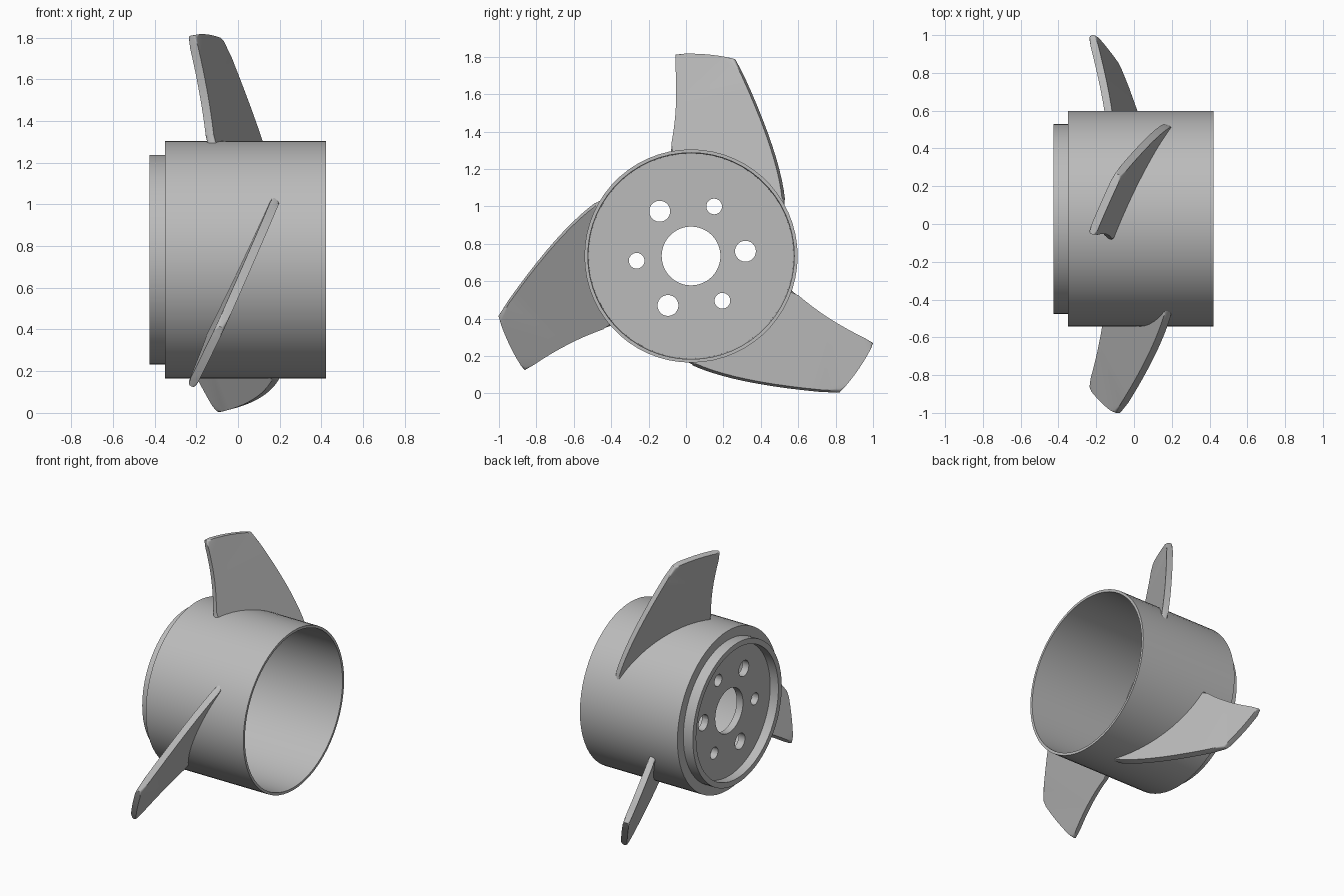
import bpy, bmesh, math
from mathutils import Vector, Matrix

cube = bpy.data.objects.get("Cube")
if cube:
    bpy.data.objects.remove(cube, do_unlink=True)

CENTRE = Vector((0, 0.027, 0.735))
HUB_R, TIP_R, THICK = 0.57, 1.078, 0.042

grey = bpy.data.materials.new("plain grey")
grey.use_nodes = True
grey.diffuse_color = (0.5, 0.5, 0.5, 1)
grey.node_tree.nodes["Principled BSDF"].inputs["Base Color"].default_value = (0.5, 0.5, 0.5, 1)


def finish(name, bm):
    bmesh.ops.recalc_face_normals(bm, faces=bm.faces)
    me = bpy.data.meshes.new(name)
    bm.to_mesh(me)
    bm.free()
    me.materials.append(grey)
    ob = bpy.data.objects.new(name, me)
    bpy.context.collection.objects.link(ob)
    return ob


def smooth(ob, angle=35):
    bpy.ops.object.select_all(action='DESELECT')
    ob.select_set(True)
    bpy.context.view_layer.objects.active = ob
    bpy.ops.object.shade_smooth_by_angle(angle=math.radians(angle))


def polar(angle, r):
    """Offset across the axle: degrees from straight up, towards +y."""
    a = math.radians(angle)
    return Vector((0, r * math.sin(a), r * math.cos(a)))


# Hub: closed (x, radius) section spun around the axle
section = [(0.422, HUB_R), (-0.35, HUB_R), (-0.35, 0.503), (-0.425, 0.503), (-0.425, 0.465),
           (-0.36, 0.465), (-0.36, 0.157), (-0.31, 0.157), (-0.31, 0.548), (0.422, 0.552)]
bm = bmesh.new()
SIDES = 60
rings = [[bm.verts.new(CENTRE + Vector((x, 0, 0)) + polar(360 * i / SIDES, r)) for x, r in section]
         for i in range(SIDES)]
n = len(section)
for i in range(SIDES):
    a, b = rings[i], rings[(i + 1) % SIDES]
    for j in range(n):
        k = (j + 1) % n
        bm.faces.new((a[j], a[k], b[k], b[j]))
hub = finish("hub", bm)

# Bolt holes: alternating large and small, cut through the end plate
bm = bmesh.new()
for i in range(6):
    r = 0.042 if i % 2 else 0.056
    spot = CENTRE + polar(85 - 60 * i, 0.292) + Vector((-0.335, 0, 0))
    bmesh.ops.create_cone(bm, cap_ends=True, segments=24, radius1=r, radius2=r, depth=0.2,
                          matrix=Matrix.Translation(spot) @ Matrix.Rotation(math.pi / 2, 4, 'Y'))
cutter = finish("hole_cutter", bm)
cutter.hide_render = True
cut = hub.modifiers.new("holes", 'BOOLEAN')
cut.operation, cut.solver, cut.object = 'DIFFERENCE', 'EXACT', cutter
bpy.context.view_layer.objects.active = hub
bpy.ops.object.modifier_apply(modifier=cut.name)
bpy.data.objects.remove(cutter, do_unlink=True)
smooth(hub)

# Blade: flat pitched outline, thickened, with rounded free edges
tip_lead = Vector((-0.226, -0.058, 1.81))
normal = Vector((-0.163, 0.07, -0.0326)).normalized()


def on_plane(p):
    d = p - tip_lead
    return Vector((tip_lead.x - (normal.y * d.y + normal.z * d.z) / normal.x, p.y, p.z))


def bend(a, mid, b, steps):
    """Quadratic curve, ends left out."""
    ts = [i / steps for i in range(1, steps)]
    return [a * (1 - t) ** 2 + mid * 2 * t * (1 - t) + b * t * t for t in ts]


def arc(a0, a1, r, steps):
    return [CENTRE + polar(a0 + (a1 - a0) * i / steps, r) for i in range(steps + 1)]


root = arc(62.5, -11, 0.561, 24)
tip = arc(-4.3, 12.6, TIP_R, 8)
lead = bend(root[-1], Vector((0, -0.025, 1.52)), tip[0], 10)
trail = bend(tip[-1], Vector((0, 0.515, 1.26)), root[0], 12)
outline = [on_plane(p) for p in root + lead + tip + trail]


def blade(name, turn):
    bm = bmesh.new()
    front = [bm.verts.new(p + normal * THICK / 2) for p in outline]
    back = [bm.verts.new(p - normal * THICK / 2) for p in outline]
    bm.faces.new(front)
    bm.faces.new(back[::-1])
    rim = []
    m = len(outline)
    for i in range(m):
        k = (i + 1) % m
        bm.faces.new((front[i], back[i], back[k], front[k]))
        if i >= len(root) - 1:
            rim += [bm.edges.get((front[i], front[k])), bm.edges.get((back[i], back[k]))]
    bmesh.ops.bevel(bm, geom=rim, offset=0.017, segments=4, profile=0.5, affect='EDGES')
    bmesh.ops.triangulate(bm, faces=[f for f in bm.faces if len(f.verts) > 4])
    bmesh.ops.rotate(bm, verts=bm.verts, cent=CENTRE,
                     matrix=Matrix.Rotation(math.radians(turn), 3, 'X'))
    smooth(finish(name, bm))


for name, turn in (("top_blade", 0), ("back_blade", -120), ("front_blade", 120)):
    blade(name, turn)
